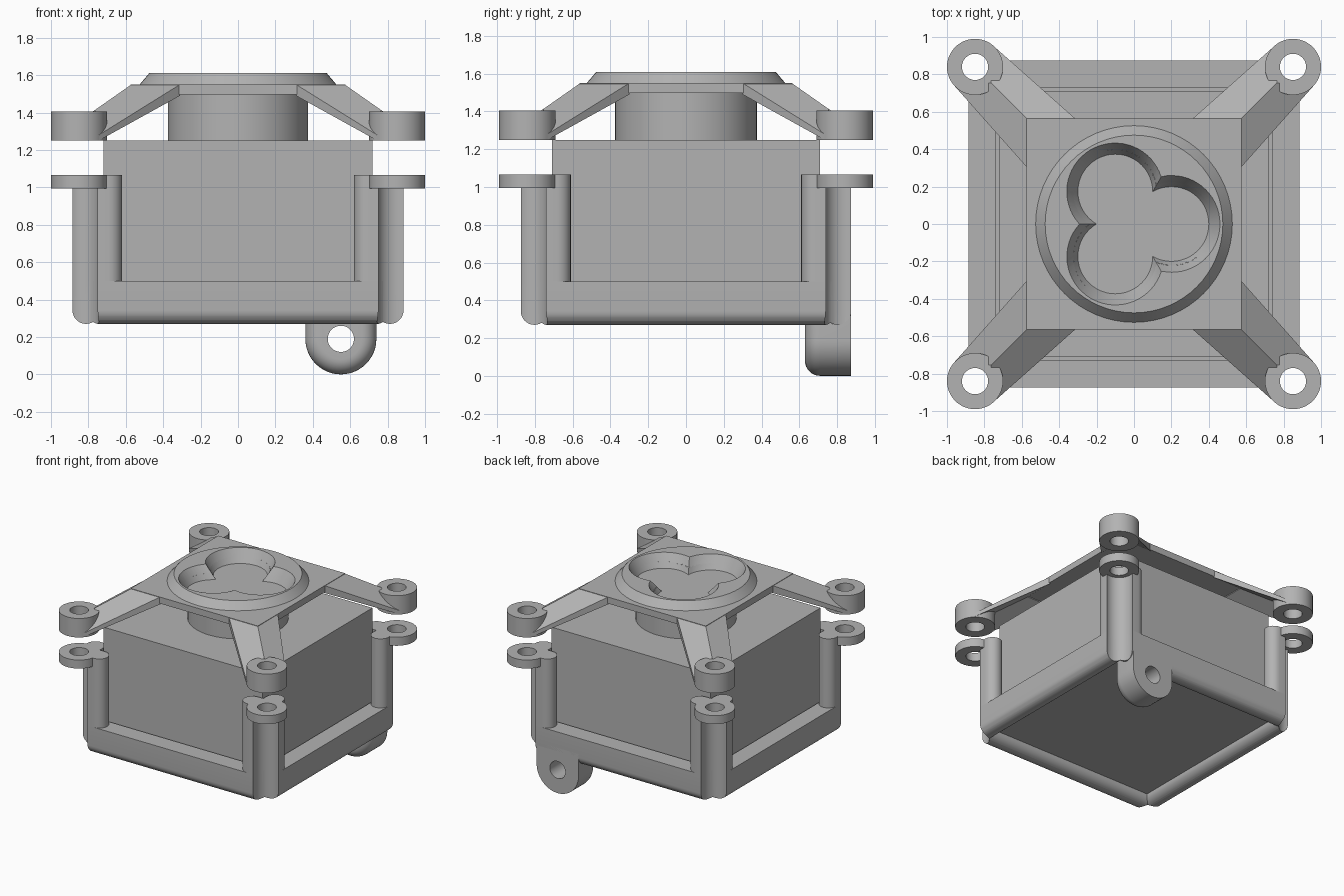
import bpy, bmesh
from math import sin, cos, pi, radians, sqrt

old = bpy.data.objects.get("Cube")
if old:
    bpy.data.objects.remove(old, do_unlink=True)

grey = bpy.data.materials.new("light_grey")
grey.use_nodes = True
colour = (0.45, 0.45, 0.45, 1)
grey.diffuse_color = colour
grey.node_tree.nodes["Principled BSDF"].inputs["Base Color"].default_value = colour

SHIFT = 0.01                      # the body is slightly narrower in y than in x
CORNERS = [(1, 1), (-1, 1), (-1, -1), (1, -1)]
EAR = 0.85                        # screw axis distance from the centre
SIDE, WALL = 0.885, 0.145         # outer half size and wall of the cradle
parts = []


def loft(name, rings, wrap=False):
    """Skin a row of equal point rings; cap the ends or wrap round."""
    bm = bmesh.new()
    rows = [[bm.verts.new(p) for p in ring] for ring in rings]
    n = len(rows[0])
    for a, b in zip(rows, rows[1:] + rows[:1] if wrap else rows[1:]):
        for i in range(n):
            j = (i + 1) % n
            bm.faces.new((a[i], a[j], b[j], b[i]))
    if not wrap:
        bm.faces.new(rows[0])
        bm.faces.new(rows[-1])
    bmesh.ops.recalc_face_normals(bm, faces=bm.faces)
    mesh = bpy.data.meshes.new(name)
    bm.to_mesh(mesh)
    bm.free()
    mesh.materials.append(grey)
    obj = bpy.data.objects.new(name, mesh)
    bpy.context.collection.objects.link(obj)
    parts.append(obj)
    return obj


def circle(x, y, z, r, n=48):
    return [(x + r * cos(2 * pi * i / n), y + r * sin(2 * pi * i / n), z) for i in range(n)]


def square(h, z):
    return [(sx * h, sy * (h - SHIFT), z) for sx, sy in CORNERS]


def tube(name, x, y, z0, z1, r, hole):
    return loft(name, [circle(x, y, z0, r), circle(x, y, z1, r),
                       circle(x, y, z1, hole), circle(x, y, z0, hole)], wrap=True)


def cut(target, cutter):
    """Subtract the cutter, then drop it."""
    mod = target.modifiers.new("cut", 'BOOLEAN')
    mod.object, mod.operation, mod.solver = cutter, 'DIFFERENCE', 'EXACT'
    bpy.context.view_layer.objects.active = target
    bpy.ops.object.modifier_apply(modifier=mod.name)
    parts.remove(cutter)
    bpy.data.objects.remove(cutter, do_unlink=True)


# Main housing, tray floor and neck
loft("housing", [square(0.72, 0.36), square(0.72, 1.25)])
loft("tray_floor", [square(0.745, 0.345), square(0.745, 0.42)])
loft("neck", [circle(0, 0, 1.24, 0.375, 64), circle(0, 0, 1.503, 0.375, 64)])

# Cradle rail with a rounded underside
half = WALL / 2
mid = SIDE - half
profile = [(mid + half * cos(a), 0.27 + half + half * sin(a))
           for a in [pi + pi * i / 16 for i in range(17)]]
profile += [(SIDE, 0.5), (SIDE - WALL, 0.5)]
rail = loft("cradle_rail", [square(h, z) for h, z in profile], wrap=True)

# L-shaped corner posts with rounded ends
END = 0.62 + half
arc = [pi / 2 + pi * i / 12 for i in range(13)]
post_plan = [(SIDE, SIDE)] + [(END + half * cos(a), mid + half * sin(a)) for a in arc]
post_plan += [(SIDE - WALL, SIDE - WALL)]
post_plan += [(mid + half * sin(a), END + half * cos(a)) for a in reversed(arc)]


def slope(x, y):
    """Height of the hipped roof that the bracket arms follow."""
    return 1.55 - 0.7 * (max(x, y) - 0.57)


# Bracket arm plan: plate corner, plate edge points, ear tangents, ridge end
arm_plan = [(0.57, 0.57), (0.31, 0.57), (0.744, 0.956), (0.765, 0.765),
            (0.956, 0.744), (0.57, 0.31)]

for sx, sy in CORNERS:
    tag = ("back" if sy > 0 else "front") + ("_left" if sx > 0 else "_right")

    def place(x, y, z):
        return (sx * x, sy * (y - SHIFT), z)

    ex, ey, _ = place(EAR, EAR, 0)
    post = loft("post_" + tag, [[place(x, y, z) for x, y in post_plan] for z in (0.5, 1.065)])
    cut(post, loft("screw_hole", [circle(ex, ey, z, 0.07) for z in (0.3, 1.2)]))
    for target, top in ((post, 0.995), (rail, 0.9)):
        cut(target, loft("screw_clearance", [circle(ex, ey, z, 0.106) for z in (0.1, top)]))
    tube("lower_ear_" + tag, ex, ey, 0.995, 1.065, 0.15, 0.07)
    tube("upper_ear_" + tag, ex, ey, 1.25, 1.405, 0.15, 0.07)

    # Folded arm: two sloping faces meeting on a diagonal ridge
    bm = bmesh.new()
    top = [bm.verts.new(place(x, y, slope(x, y))) for x, y in arm_plan]
    low = [bm.verts.new(place(x, y, max(1.25, slope(x, y) - 0.06))) for x, y in arm_plan]
    for row in (top, low):
        bm.faces.new([row[i] for i in (0, 1, 2, 3)])
        bm.faces.new([row[i] for i in (0, 3, 4, 5)])
    for i in range(6):
        j = (i + 1) % 6
        bm.faces.new((top[i], top[j], low[j], low[i]))
    bmesh.ops.recalc_face_normals(bm, faces=bm.faces)
    mesh = bpy.data.meshes.new("bracket_arm_" + tag)
    bm.to_mesh(mesh)
    bm.free()
    mesh.materials.append(grey)
    arm = bpy.data.objects.new("bracket_arm_" + tag, mesh)
    bpy.context.collection.objects.link(arm)
    parts.append(arm)


# Bracket plate and bevelled rim, both cut by a tapered three-lobed pocket
def trefoil(r, z, d=0.2, n=32):
    ring = []
    for lobe in range(3):
        for i in range(n):
            phi = radians(-60 + 120 * i / n)
            rho = d * cos(phi) + sqrt(r * r - (d * sin(phi)) ** 2)
            t = phi + lobe * 2 * pi / 3
            ring.append((rho * cos(t), rho * sin(t), z))
    return ring


plate = loft("bracket_plate", [square(0.575, 1.497), square(0.575, 1.55)])
rim = loft("bracket_rim", [circle(0, 0, z, r, 64) for z, r in ((1.545, 0.53), (1.61, 0.475))])
for target in (plate, rim):
    cut(target, loft("pocket", [trefoil(0.2, 1.506), trefoil(0.27, 1.628)]))


# Hanging lug with a rounded inner edge and a cross hole
def lug_ring(r, y):
    pts = [(0.55 + r * cos(pi + pi * i / 24), y, 0.19 + r * sin(pi + pi * i / 24))
           for i in range(25)]
    return pts + [(0.55 + r, y, 0.37), (0.55 - r, y, 0.37)]


fillet = [pi / 2 * i / 8 for i in range(9)]
lug = loft("lug", [lug_ring(0.11 + 0.08 * sin(a), 0.71 - 0.08 * cos(a)) for a in fillet]
           + [lug_ring(0.19, SIDE - SHIFT)])
cut(lug, loft("lug_hole", [[(x, y, z) for x, z, _ in circle(0.55, 0.19, 0, 0.07)]
                           for y in (0.5, 1)]))

# Smooth the rounded surfaces and keep the hard edges
bpy.ops.object.select_all(action='DESELECT')
for obj in parts:
    obj.select_set(True)
bpy.context.view_layer.objects.active = parts[0]
bpy.ops.object.shade_smooth_by_angle(angle=radians(30))
